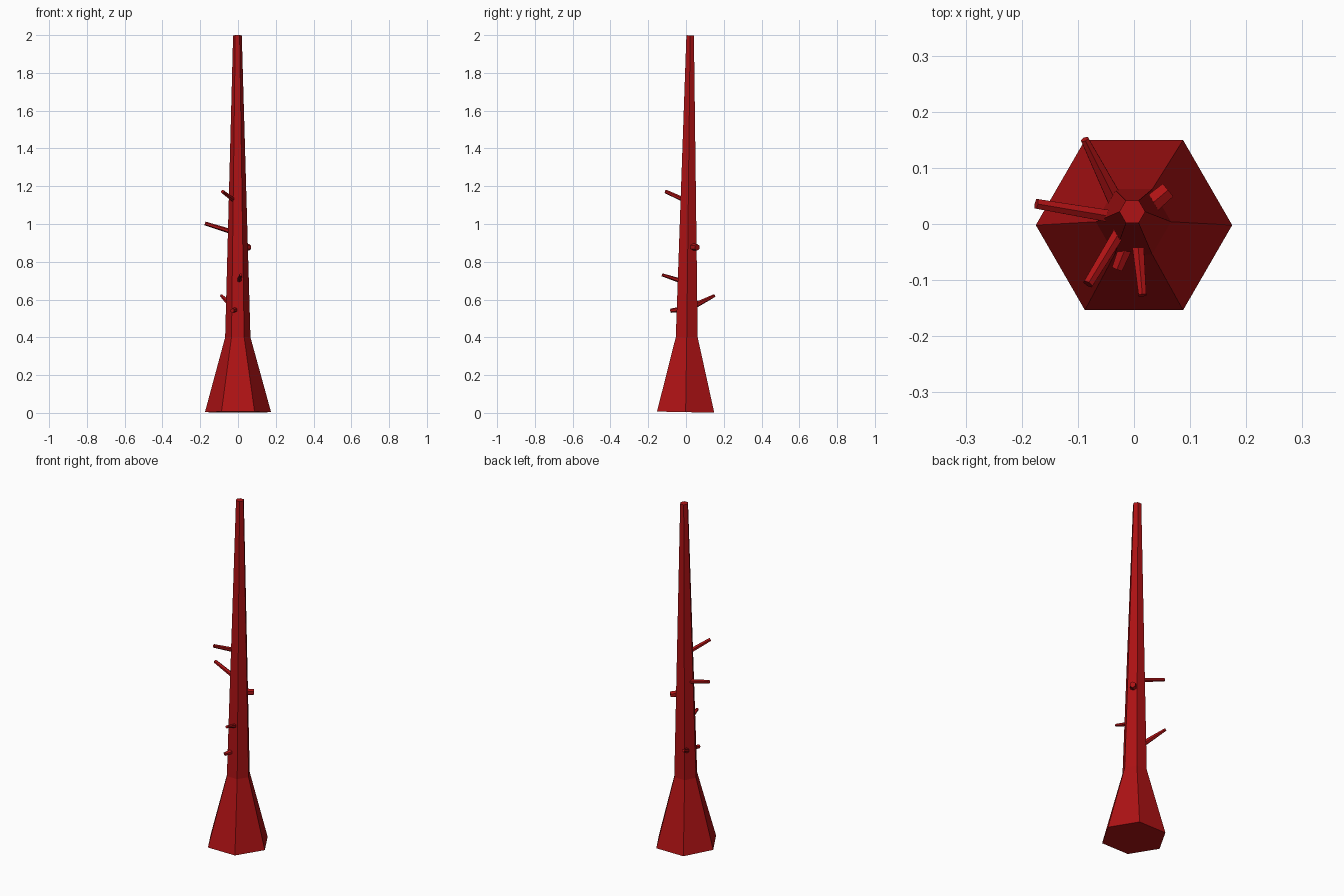
import bpy, bmesh, math
from mathutils import Vector

cube = bpy.data.objects.get("Cube")
if cube:
    bpy.data.objects.remove(cube, do_unlink=True)

red = bpy.data.materials.new("deep_red_bark")
red.use_nodes = True
color = (0.42, 0.006, 0.007, 1)
red.diffuse_color = color
red.node_tree.nodes["Principled BSDF"].inputs["Base Color"].default_value = color


def loft(name, rings, u, v, sides):
    """Flat-faced tube through (centre, radius) rings lying in the plane u, v."""
    bm = bmesh.new()
    loops = []
    for centre, radius in rings:
        angles = [math.tau * i / sides for i in range(sides)]
        loops.append([bm.verts.new(Vector(centre) + radius * (u * math.cos(a) + v * math.sin(a)))
                      for a in angles])
    for low, high in zip(loops, loops[1:]):
        for i in range(sides):
            j = (i + 1) % sides
            bm.faces.new((low[i], low[j], high[j], high[i]))
    bm.faces.new(loops[0][::-1])
    bm.faces.new(loops[-1])
    bmesh.ops.recalc_face_normals(bm, faces=bm.faces)
    mesh = bpy.data.meshes.new(name)
    bm.to_mesh(mesh)
    bm.free()
    mesh.materials.append(red)
    obj = bpy.data.objects.new(name, mesh)
    bpy.context.collection.objects.link(obj)


# Six-sided trunk: flared root, slim and slightly leaning shaft
lean = 0.02
loft("trunk",
     [((0, -0.002, 0.004), 0.175), ((-0.001, 0.004, 0.4), 0.067), ((-0.003, 0.022, 1.999), 0.023)],
     Vector((1, 0, 0)), Vector((0, 1, -lean)), 6)

# Broken branch stubs: root point, tip point, root radius, tip radius
branches = {
    "upper_front_branch": ((-0.02, -0.005, 1.125), (-0.082, -0.107, 1.172), 0.013, 0.010),
    "long_side_branch": ((-0.02, 0.01, 0.955), (-0.174, 0.036, 1.003), 0.013, 0.010),
    "thick_back_stub": ((0.015, 0.022, 0.88), (0.06, 0.06, 0.876), 0.020, 0.017),
    "middle_front_branch": ((0.005, -0.015, 0.695), (0.015, -0.127, 0.731), 0.013, 0.008),
    "lower_back_branch": ((-0.032, 0.04, 0.565), (-0.088, 0.151, 0.621), 0.016, 0.008),
    "lower_front_stub": ((-0.008, -0.025, 0.548), (-0.03, -0.08, 0.541), 0.015, 0.011),
}
for name, (root, tip, root_radius, tip_radius) in branches.items():
    axis = (Vector(tip) - Vector(root)).normalized()
    side = axis.cross(Vector((0, 0, 1))).normalized()
    loft(name, [(root, root_radius), (tip, tip_radius)], side.cross(axis), side, 6)
